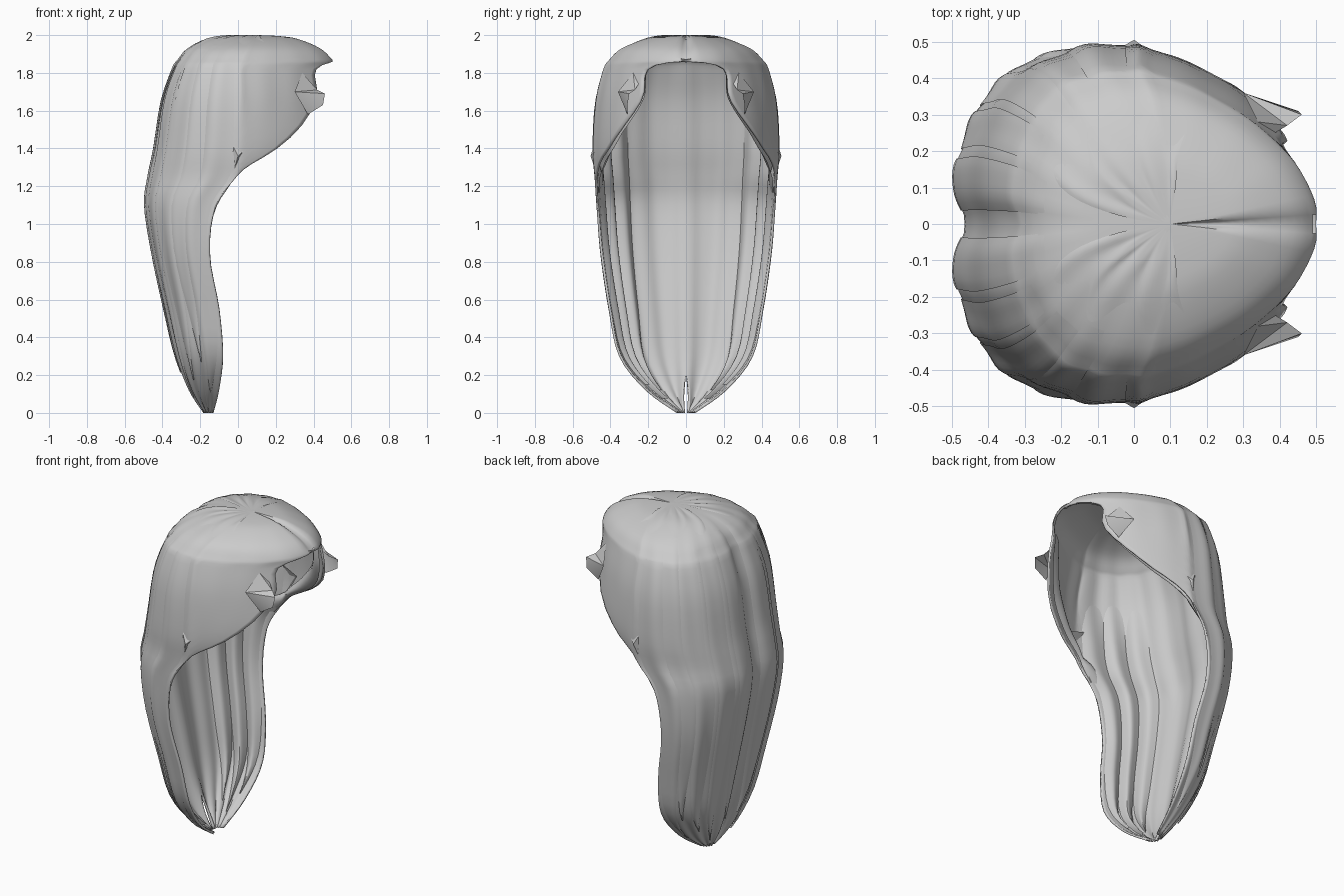
import bpy, math, random

if "Cube" in bpy.data.objects:
    bpy.data.objects.remove(bpy.data.objects["Cube"])

random.seed(4)

# Hair sections from crown to tips: z, back x, centre x, front x, half width, sweep angle
ROWS = [
    (2.00, .10, .10, .10, 0, 180), (1.995, -.03, .10, .22, .10, 180),
    (1.98, -.17, .07, .32, .21, 180), (1.93, -.27, .04, .44, .34, 180),
    (1.87, -.32, .01, .50, .405, 180), (1.82, -.35, 0, .50, .435, 152),
    (1.65, -.41, 0, .52, .475, 149), (1.40, -.45, 0, .54, .49, 122),
    (1.25, -.48, -.02, .35, .48, 96), (1.10, -.495, -.12, 0, .47, 92),
    (.85, -.455, -.15, 0, .45, 90), (.55, -.39, -.10, 0, .405, 90),
    (.30, -.33, -.08, 0, .35, 90), (.12, -.26, -.10, 0, .21, 90),
    (0, -.18, -.13, 0, .045, 90)]
LAST = len(ROWS) - 1


def section(s):
    """Smoothly interpolated section at row position s."""
    i = min(int(s), LAST - 1)
    t = s - i
    p0, p1, p2, p3 = (ROWS[max(0, min(LAST, i + k))] for k in (-1, 0, 1, 2))
    return [.5 * (2 * b + (c - a) * t + (2 * a - 5 * b + 4 * c - d) * t * t
                  + (3 * b - a - 3 * c + d) * t ** 3)
            for a, b, c, d in zip(p0, p1, p2, p3)]


def surface(deg, s, off=0):
    """Point on the hair; 0 degrees is the middle of the back, 180 the parting."""
    z, xb, cx, xm, w, _ = section(s)
    a = math.radians(deg)
    fade = min(1, max(0, (s - 1.5) / 4))
    off += fade * .005 * math.sin(deg * .33 + .25 * s) * (1 if deg < 100 else .3)
    off -= .035 * fade * math.exp(-(deg / 5) ** 2)
    c, sn = math.cos(a), max(0, math.sin(a))
    if c >= 0:
        x = cx - (cx - xb + off) * c ** .85
        y = max(0, w + off) * sn ** .85
    else:
        x = cx + (xm - cx + off) * (-c) ** 1.5
        y = max(0, w + off) * sn
    if s < 4:
        z += off * (1 - s / 4)
        z -= .02 * min(1, s) * math.exp(-((180 - deg) / 4) ** 2)
    return (x, y, max(0, min(2, z)))


def make(name, verts, faces, thick=0):
    me = bpy.data.meshes.new(name)
    me.from_pydata(verts, [], faces)
    ob = bpy.data.objects.new(name, me)
    bpy.context.collection.objects.link(ob)
    ob.modifiers.new("mirror", 'MIRROR').use_axis = (False, True, False)
    if thick:
        so = ob.modifiers.new("thickness", 'SOLIDIFY')
        so.thickness, so.offset = thick, -1
    bpy.context.view_layer.objects.active = ob
    ob.select_set(True)
    bpy.ops.object.shade_smooth_by_angle(angle=math.radians(40))
    ob.select_set(False)
    return ob


def grid(name, point, nu, nv, thick=0):
    verts = [point(i / nu, j / nv) for j in range(nv + 1) for i in range(nu + 1)]
    n = nu + 1
    faces = [(j * n + i, j * n + i + 1, (j + 1) * n + i + 1, (j + 1) * n + i)
             for j in range(nv) for i in range(nu)]
    return make(name, verts, faces, thick)


# Main body of hair, open at the face
def body(u, v):
    s = v * LAST
    start = max(0, s - 12.6) * 4
    end = min(180, section(s)[5])
    return surface(start + (end - start) * u, s)


grid("hair_shell", body, 48, 56, .012)


# Overlapping locks: tapered sheets following the shell
def lock(name, a0, a1, s0, s1, off, tip=.5):
    def point(u, v):
        s = s0 + (s1 - s0) * v
        width = 1 - max(0, (v - .72) / .28) ** 2 * .92
        mid = a0 + (a1 - a0) * tip
        deg = mid + (a0 + (a1 - a0) * u - mid) * width
        lift = off * min(1, v * 5) * math.sin(math.pi * (.12 + .76 * u))
        return surface(deg, s, lift)
    return grid(name, point, 8, 30)


# Outer back and side locks
for i, a in enumerate((3, 22, 40, 56, 70)):
    lock("outer_lock_%d" % i, a, a + random.uniform(14, 19), random.uniform(2.5, 5),
         random.uniform(11.8, 13.4), .011, random.uniform(.3, .7))

# Inner side sheets standing in front of the back sheet
for i, (a, off, end) in enumerate(((36, -.035, 13), (54, -.05, 13.3), (70, -.04, 12.8))):
    lock("inner_lock_%d" % i, a, a + 18, 5.5, end, off)


# Swept crown locks with ragged ends over the back of the head
def crown(u, v):
    deg = 3 + 95 * u + 16 * v
    return surface(deg, .2 + (2.2 + .3 * math.sin(u * 19)) * v,
                   .012 * (1 - v * v) * (.6 + .4 * math.sin(u * 28)))


grid("crown_locks", crown, 40, 8)


# Turned-under rim inside the front edge of the side panels
def rim(u, v):
    s = 5 + 3.6 * v
    depth = -.05 * math.sin(math.pi * (.15 + .7 * u)) * math.sin(math.pi * (.1 + .85 * v))
    return surface(section(s)[5] - 14 * (1 - u), s, depth - .012)


grid("front_rim", rim, 6, 24)

# Pointed flicks at the temples, rooted in the side panels
make("temple_flick",
     [(.34, .28, 1.80), (.37, .24, 1.76), (.42, .27, 1.71), (.46, .30, 1.69),
      (.45, .31, 1.63), (.37, .31, 1.58), (.30, .36, 1.70)],
     [(0, 1, 2), (0, 2, 6), (2, 3, 6), (3, 4, 6), (4, 5, 6)])

# Pointed flick where the side panel is widest
make("side_flick",
     [(-.06, .47, 1.48), (.08, .45, 1.43), (0, .505, 1.36), (-.03, .47, 1.25)],
     [(0, 1, 2), (1, 3, 2), (0, 2, 3)])
